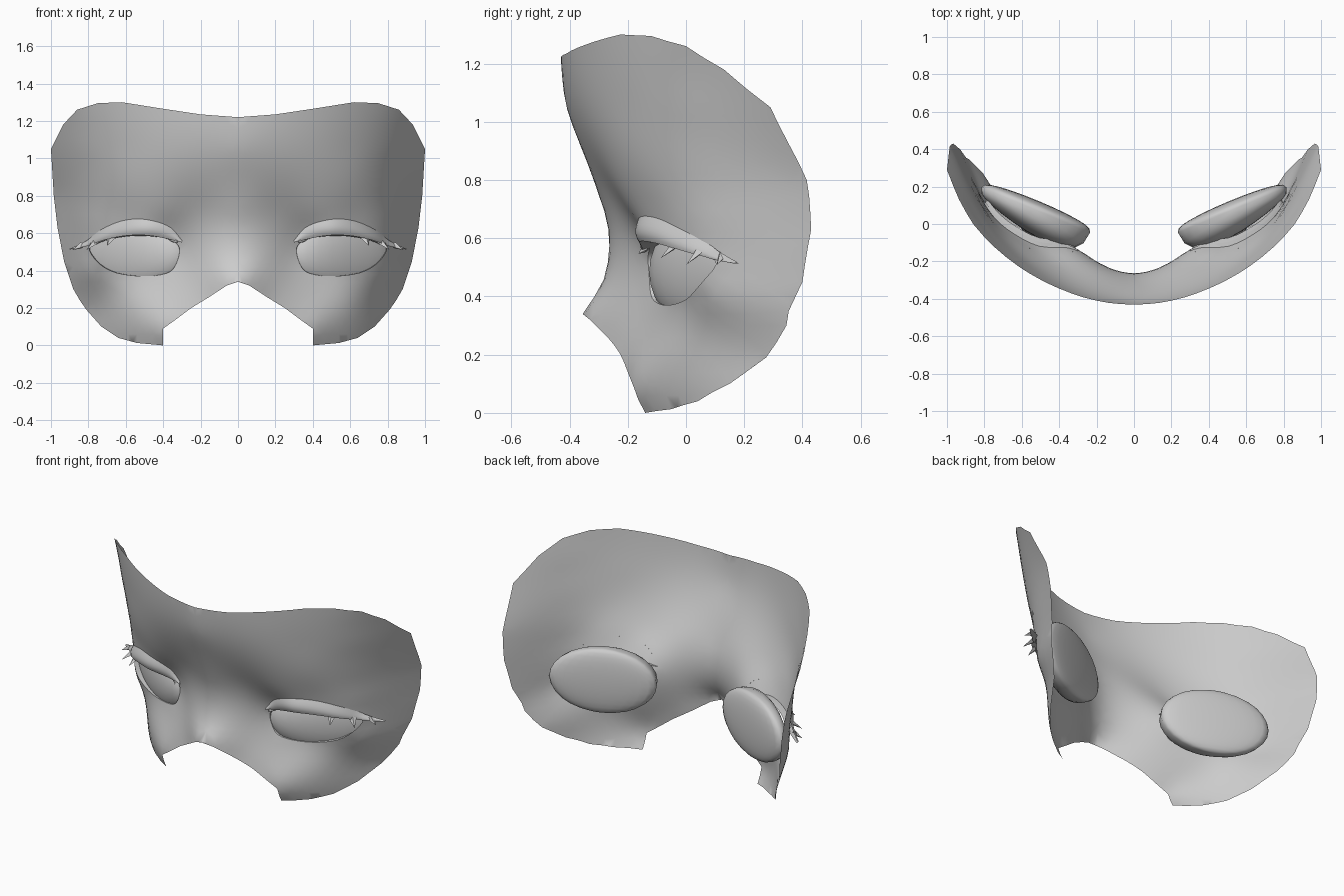
import bpy, bmesh, math
from mathutils import Vector
from mathutils.geometry import delaunay_2d_cdt

if "Cube" in bpy.data.objects:
    bpy.data.objects.remove(bpy.data.objects["Cube"])

# Half outline of the mask (x, z, y): top centre, outer side, cheek, nose notch
OUTLINE = [(0, 1.22, -.43), (.2, 1.235, -.41), (.4, 1.265, -.345), (.62, 1.3, -.225),
           (.75, 1.295, -.12), (.86, 1.26, 0), (.935, 1.18, .13), (1, 1.05, .29),
           (.985, .8, .415), (.965, .63, .43), (.93, .45, .4), (.88, .3, .345), (.845, .24, .31),
           (.81, .19, .275), (.73, .1, .15), (.64, .04, .04), (.54, .013, -.05),
           (.4, 0, -.14), (.4, .09, -.18), (.33, .14, -.2), (.25, .2, -.225),
           (.16, .255, -.265), (.06, .32, -.33), (0, .34, -.355)]
# Relief of the face between the edges (x, z, y)
RELIEF = [(0, 1.05, -.41), (0, .9, -.355), (0, .75, -.3), (0, .65, -.27), (0, .52, -.268),
          (0, .42, -.3), (.3, 1.05, -.355), (.6, 1.05, -.205), (.82, 1.05, .01),
          (.3, .88, -.3), (.6, .85, -.165), (.8, .85, .045), (.2, .72, -.245), (.4, .72, -.205),
          (.62, .7, -.1), (.8, .66, .085), (.2, .52, -.2), (.32, .5, -.125),
          (.36, .6, -.14), (.5, .6, -.125), (.65, .57, -.045), (.79, .52, .095), (.8, .4, .125),
          (.5, .37, -.065), (.65, .38, .0), (.25, .35, -.19), (.4, .25, -.14), (.6, .2, -.03)]
EYE = [(.312, .5), (.335, .55), (.42, .58), (.55, .588), (.68, .57), (.765, .54), (.795, .51),
       (.74, .435), (.65, .388), (.52, .37), (.41, .378), (.345, .41)]
LID_TOP = [(.3, .562), (.36, .63), (.45, .665), (.54, .676), (.63, .663), (.73, .62), (.81, .56), (.9, .517)]
LID_LOW = [(.3, .55), (.37, .568), (.46, .585), (.54, .59), (.63, .582), (.72, .562), (.81, .53), (.9, .513)]


def kernel(x, z, p):
    total = 0
    for px in (p[0], -p[0]):
        r2 = (x - px) ** 2 + (z - p[1]) ** 2
        total += r2 * math.log(r2) if r2 > 1e-12 else 0
    return total


def fit_surface(pts):
    """Smooth symmetric thin-plate surface y(x, z) through the points."""
    n = len(pts)
    rows = [[kernel(a[0], a[1], b) for b in pts] + [1, a[1], a[2]] for a in pts]
    rows += [[1] * n + [0, 0, 0], [p[1] for p in pts] + [0, 0, 0]]
    m = n + 2
    for i in range(m):
        k = max(range(i, m), key=lambda r: abs(rows[r][i]))
        rows[i], rows[k] = rows[k], rows[i]
        for r in range(m):
            if r != i and rows[r][i]:
                f = rows[r][i] / rows[i][i]
                rows[r] = [a - f * b for a, b in zip(rows[r], rows[i])]
    w = [rows[i][m] / rows[i][i] for i in range(m)]
    return lambda x, z: sum(c * kernel(x, z, p) for c, p in zip(w, pts)) + w[n] + w[n + 1] * z


def smooth_line(pts, steps, closed=False):
    """Catmull-Rom curve through 2D points."""
    n, out = len(pts), []
    get = lambda i: Vector(pts[i % n] if closed else pts[max(0, min(n - 1, i))])
    for i in range(n if closed else n - 1):
        a, b, c, d = (get(i + k) for k in (-1, 0, 1, 2))
        for s in range(steps):
            t = s / steps
            out.append(.5 * (2 * b + (c - a) * t + (2 * a - 5 * b + 4 * c - d) * t * t
                             + (3 * b - a - 3 * c + d) * t ** 3))
    return out if closed else out + [get(n - 1)]


def inside(p, loop):
    hit = False
    for a, b in zip(loop, loop[1:] + loop[:1]):
        if (a.y > p.y) != (b.y > p.y) and p.x < a.x + (p.y - a.y) * (b.x - a.x) / (b.y - a.y):
            hit = not hit
    return hit


def finish(name, bm, angle=50):
    bmesh.ops.recalc_face_normals(bm, faces=bm.faces)
    me = bpy.data.meshes.new(name)
    bm.to_mesh(me)
    bm.free()
    ob = bpy.data.objects.new(name, me)
    bpy.context.collection.objects.link(ob)
    ob.modifiers.new("mirror", 'MIRROR')
    bpy.ops.object.select_all(action='DESELECT')
    ob.select_set(True)
    bpy.context.view_layer.objects.active = ob
    bpy.ops.object.shade_smooth_by_angle(angle=math.radians(angle))
    return ob


face_y = fit_surface(OUTLINE + RELIEF)

# Mask sheet: triangulated outline with an eye opening, lifted onto the face surface
border = []
for a, b in zip(OUTLINE, OUTLINE[1:] + OUTLINE[:1]):
    a, b = Vector(a[:2]), Vector(b[:2])
    k = max(1, round((b - a).length / .06))
    border += [a.lerp(b, i / k) for i in range(k)]
hole = smooth_line(EYE, 3, True)
nb, nh = len(border), len(hole)
grid = [Vector((.025 + .045 * i + .02 * (j % 2), .02 + .04 * j)) for i in range(22) for j in range(33)]
grid = [p for p in grid if inside(p, border) and not inside(p, hole)
        and min((p - q).length for q in border + hole) > .022]
edges = [(i, (i + 1) % nb) for i in range(nb)] + [(nb + i, nb + (i + 1) % nh) for i in range(nh)]
verts, _, faces, *_ = delaunay_2d_cdt(border + hole + grid, edges, [], 0, 1e-6)
bm = bmesh.new()
vs = [bm.verts.new((v.x, face_y(v.x, v.y), v.y)) for v in verts]
for f in faces:
    centre = sum((verts[i] for i in f), Vector((0, 0))) / len(f)
    if inside(centre, border) and not inside(centre, hole):
        bm.faces.new([vs[i] for i in f])
bmesh.ops.delete(bm, geom=[v for v in bm.verts if not v.link_faces], context='VERTS')
# turned-in lip around the eye opening
mid = Vector((.55, .48))
rim = [e for e in bm.edges if e.is_boundary and
       all((Vector((v.co.x, v.co.z)) - mid).length < .27 for v in e.verts)]
lip = bmesh.ops.extrude_edge_only(bm, edges=rim)
for v in [g for g in lip['geom'] if isinstance(g, bmesh.types.BMVert)]:
    v.co += Vector(((mid.x - v.co.x) * .02, .045, (mid.y - v.co.z) * .02))
finish("face_mask", bm)

# Eyes: slanted lens with a blunt rim, fuller towards the nose, nearly flat behind
bm = bmesh.new()
bmesh.ops.create_uvsphere(bm, u_segments=24, v_segments=14, radius=1)
along, back = Vector((.92, .385, 0)), Vector((-.385, .92, 0))
for v in bm.verts:
    x, y, z = v.co
    depth = math.copysign(abs(y) ** .7, y) * (.125 * (1 - .4 * x) if y < 0 else .05)
    v.co = Vector((.525, .075, .485)) + along * (x * .315) + back * depth + Vector((0, 0, z * .2))
finish("eye", bm)


def lid_y(x, z):
    """Face surface, but the outer corner leaves the temple and points outward."""
    return face_y(min(x, .79), z) + max(0, x - .79) * .75


# Upper lids: crescent bulging forward from the mask
bm = bmesh.new()
top, low = smooth_line(LID_TOP, 4), smooth_line(LID_LOW, 4)
prev, last = None, len(top) - 1
for i, (a, b) in enumerate(zip(top, low)):
    ring = []
    swell = .042 * max(.1, math.sin(math.pi * i / last)) ** .5
    for k in range(8):
        p = a.lerp(b, min(1, k / 6))
        y = lid_y(p.x, p.y) - swell * (math.sin(math.pi * .6 * k / 6) if k < 7 else -.6)
        ring.append(bm.verts.new((p.x, y, p.y)))
    if prev:
        for k in range(7):
            bm.faces.new((prev[k], prev[k + 1], ring[k + 1], ring[k]))
    prev = ring
finish("upper_lid", bm)

# Lashes: small spikes along the lower lid edge
bm = bmesh.new()
for x, z, tip in ((.345, .562, (-.02, -.02, -.015)), (.68, .572, (.02, -.045, -.04)),
                  (.765, .55, (.045, -.04, -.04)), (.84, .53, (.045, -.01, -.02))):
    base = Vector((x, lid_y(x, z) - .015, z))
    end = bm.verts.new(base + Vector(tip))
    ring = [bm.verts.new(base + Vector(o)) for o in
            ((-.022, -.008, 0), (0, 0, .022), (.022, .012, 0), (0, 0, -.012))]
    for k in range(4):
        bm.faces.new((ring[k], ring[(k + 1) % 4], end))
finish("lashes", bm, 30)
